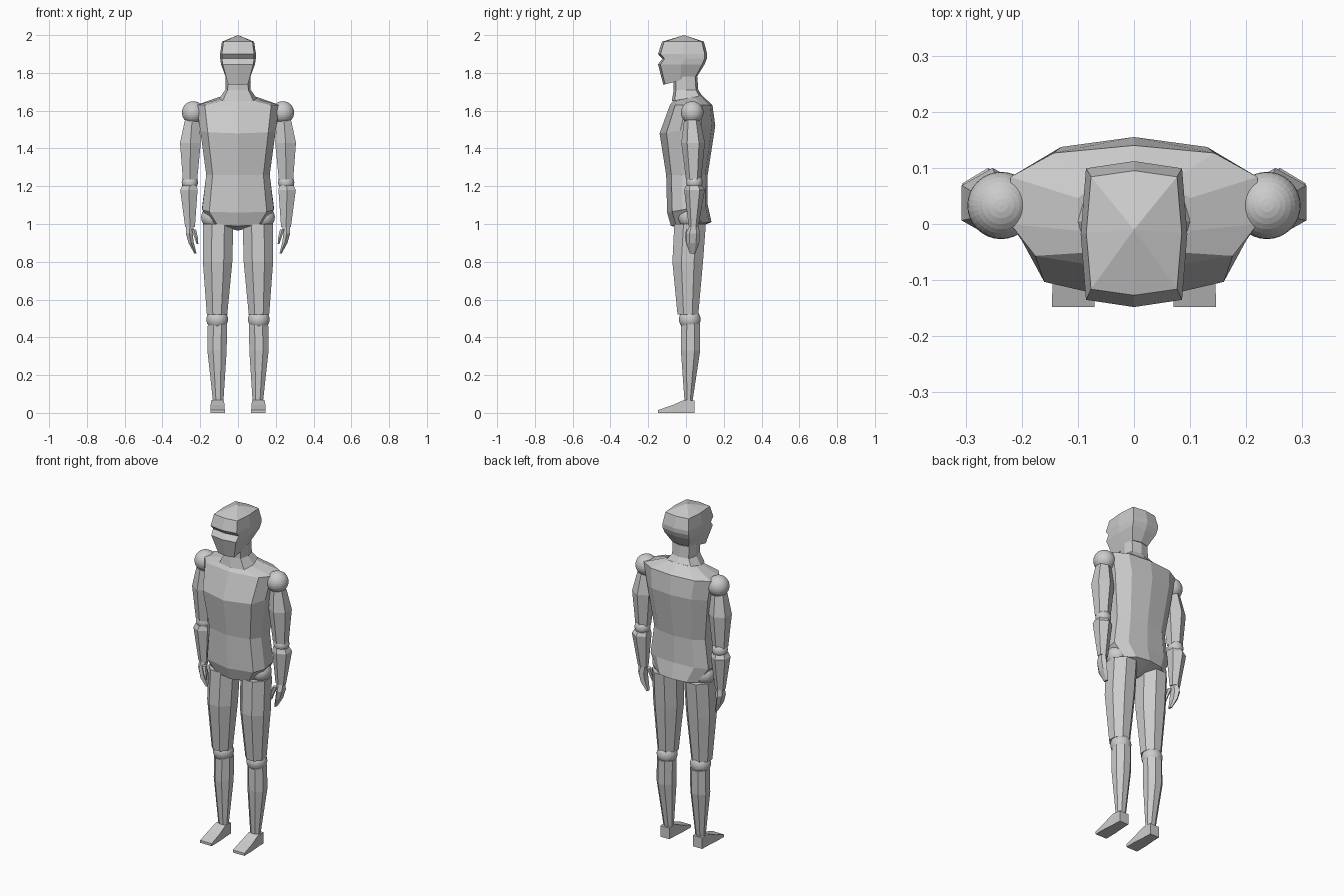
import bpy
import bmesh
from math import cos, sin, pi, copysign

cube = bpy.data.objects.get("Cube")
if cube:
    bpy.data.objects.remove(cube, do_unlink=True)

grey = bpy.data.materials.new("light grey")
grey.use_nodes = True
color = (0.6, 0.6, 0.6, 1)
grey.diffuse_color = color
grey.node_tree.nodes["Principled BSDF"].inputs["Base Color"].default_value = color


def finish(name, bm):
    """Turn a bmesh of the left side into an object mirrored across x."""
    bmesh.ops.recalc_face_normals(bm, faces=bm.faces)
    mesh = bpy.data.meshes.new(name)
    bm.to_mesh(mesh)
    bm.free()
    mesh.materials.append(grey)
    part = bpy.data.objects.new(name, mesh)
    bpy.context.collection.objects.link(part)
    part.modifiers.new("Mirror", 'MIRROR')


def skin(name, rings, closed=True, top=None, bottom=None):
    """Skin rings of points; close the ends flat or with a fan to a tip."""
    bm = bmesh.new()
    rows = [[bm.verts.new(point) for point in ring] for ring in rings]
    count = len(rows[0])
    pairs = [(i, (i + 1) % count) for i in range(count if closed else count - 1)]
    for upper, lower in zip(rows, rows[1:]):
        for i, j in pairs:
            bm.faces.new((upper[i], upper[j], lower[j], lower[i]))
    for row, tip in ((rows[0], top), (rows[-1], bottom)):
        if tip:
            apex = bm.verts.new(tip)
            for i, j in pairs:
                bm.faces.new((row[i], row[j], apex))
        elif closed:
            bm.faces.new(row)
    finish(name, bm)


def polygon(sides, start):
    """Regular outline stretched to fill the square from -1 to 1."""
    angles = [start + 2 * pi * i / sides for i in range(sides)]
    wide = max(cos(a) for a in angles)
    deep = max(sin(a) for a in angles)
    return [(cos(a) / wide, sin(a) / deep) for a in angles]


def half_outline(steps, power):
    """Left half of a boxy oval, from front centre to back centre."""
    angles = [pi * i / steps for i in range(steps + 1)]
    outline = [(sin(a) ** power, -copysign(abs(cos(a)) ** power, cos(a)))
               for a in angles[1:-1]]
    return [(0, -1)] + outline + [(0, 1)]


def section(outline, z, half_width, front, back, x=0, rise=0):
    """Place an outline at a height; rise lifts its back and drops its front."""
    middle, depth = (front + back) / 2, (back - front) / 2
    return [(x + half_width * u, middle + depth * v, z + rise * v) for u, v in outline]


def body_part(name, outline, stations, top=None, bottom=None):
    rings = [section(outline, *station) for station in stations]
    skin(name, rings, closed=False, top=top, bottom=bottom)


def limb(name, outline, stations):
    skin(name, [section(outline, *station) for station in stations])


def ball_joints(name, x, y, z, radius):
    bm = bmesh.new()
    bmesh.ops.create_uvsphere(bm, u_segments=32, v_segments=16, radius=radius)
    bmesh.ops.translate(bm, verts=bm.verts, vec=(x, y, z))
    finish(name, bm)


# Outlines shared by the parts
skull = half_outline(steps=4, power=0.3)
throat = half_outline(steps=4, power=0.6)
trunk = [(0, -1), (0.8, -0.75), (1, -0.25), (1, 0.5), (0.65, 0.88), (0, 1)]
hexagon = polygon(sides=6, start=pi / 2)
octagon = polygon(sides=8, start=pi / 8)

# Head with a recessed eye band; stations are height, half width, front, back
body_part("head", skull, [
    (1.965, 0.085, -0.127, 0.095),
    (1.9, 0.095, -0.148, 0.112),
    (1.875, 0.094, -0.125, 0.11),
    (1.845, 0.09, -0.148, 0.098),
    (1.76, 0.058, -0.12, 0.06, 0, 0.023),
], top=(0, -0.01, 2), bottom=(0, -0.03, 1.76))

# Neck
body_part("neck", throat, [
    (1.78, 0.066, -0.065, 0.06),
    (1.71, 0.067, -0.065, 0.065),
    (1.665, 0.1, -0.075, 0.085, 0, 0.015),
])

# Torso from the neck base to the groin
body_part("torso", trunk, [
    (1.665, 0.1, -0.07, 0.085, 0, 0.015),
    (1.63, 0.22, -0.085, 0.14),
    (1.5, 0.2, -0.14, 0.155, 0, 0.02),
    (1.26, 0.168, -0.105, 0.115),
    (1.08, 0.19, -0.1, 0.115, 0, 0.02),
    (1, 0.135, -0.08, 0.135, 0, 0.01),
], top=(0, 0, 1.67), bottom=(0, 0.02, 0.965))

# Ball joints
ball_joints("shoulder_joints", x=0.237, y=0.033, z=1.59, radius=0.06)
ball_joints("elbow_joints", x=0.255, y=0.045, z=1.22, radius=0.043)
ball_joints("hip_joints", x=0.135, y=0.02, z=1.035, radius=0.06)
ball_joints("knee_joints", x=0.11, y=0.02, z=0.495, radius=0.057)

# Arms; the last value of a station is the limb's centre
limb("upper_arms", hexagon, [
    (1.55, 0.038, -0.01, 0.075, 0.243),
    (1.43, 0.055, -0.025, 0.1, 0.252),
    (1.235, 0.038, 0, 0.08, 0.254),
])
limb("forearms", hexagon, [
    (1.205, 0.038, 0, 0.085, 0.256),
    (1.18, 0.046, -0.01, 0.1, 0.26),
    (0.985, 0.026, 0.015, 0.065, 0.254),
])

# Hands and thumbs, curling slightly inward
limb("hands", hexagon, [
    (0.985, 0.02, 0.015, 0.065, 0.255),
    (0.95, 0.018, 0, 0.075, 0.258),
    (0.9, 0.014, 0, 0.07, 0.248),
    (0.845, 0.006, 0.02, 0.05, 0.226),
])
limb("thumbs", hexagon, [
    (0.97, 0.012, 0, 0.035, 0.234),
    (0.93, 0.009, -0.005, 0.022, 0.222),
    (0.895, 0.005, 0, 0.012, 0.215),
])

# Legs
limb("thighs", octagon, [
    (1, 0.08, -0.062, 0.105, 0.105),
    (0.8, 0.078, -0.072, 0.09, 0.108),
    (0.52, 0.054, -0.045, 0.065, 0.111),
])
limb("shins", octagon, [
    (0.47, 0.051, -0.025, 0.075, 0.109),
    (0.33, 0.051, -0.027, 0.075, 0.111),
    (0.065, 0.028, -0.008, 0.035, 0.105),
])

# Feet, wedges from heel to toe; stations are depth, top height, half width
foot_x = 0.108
skin("feet", [
    [(foot_x - w, y, top), (foot_x + w, y, top), (foot_x + w, y, 0), (foot_x - w, y, 0)]
    for y, top, w in ((0.045, 0.065, 0.03), (-0.01, 0.068, 0.032),
                      (-0.07, 0.042, 0.037), (-0.148, 0.015, 0.038))
])
